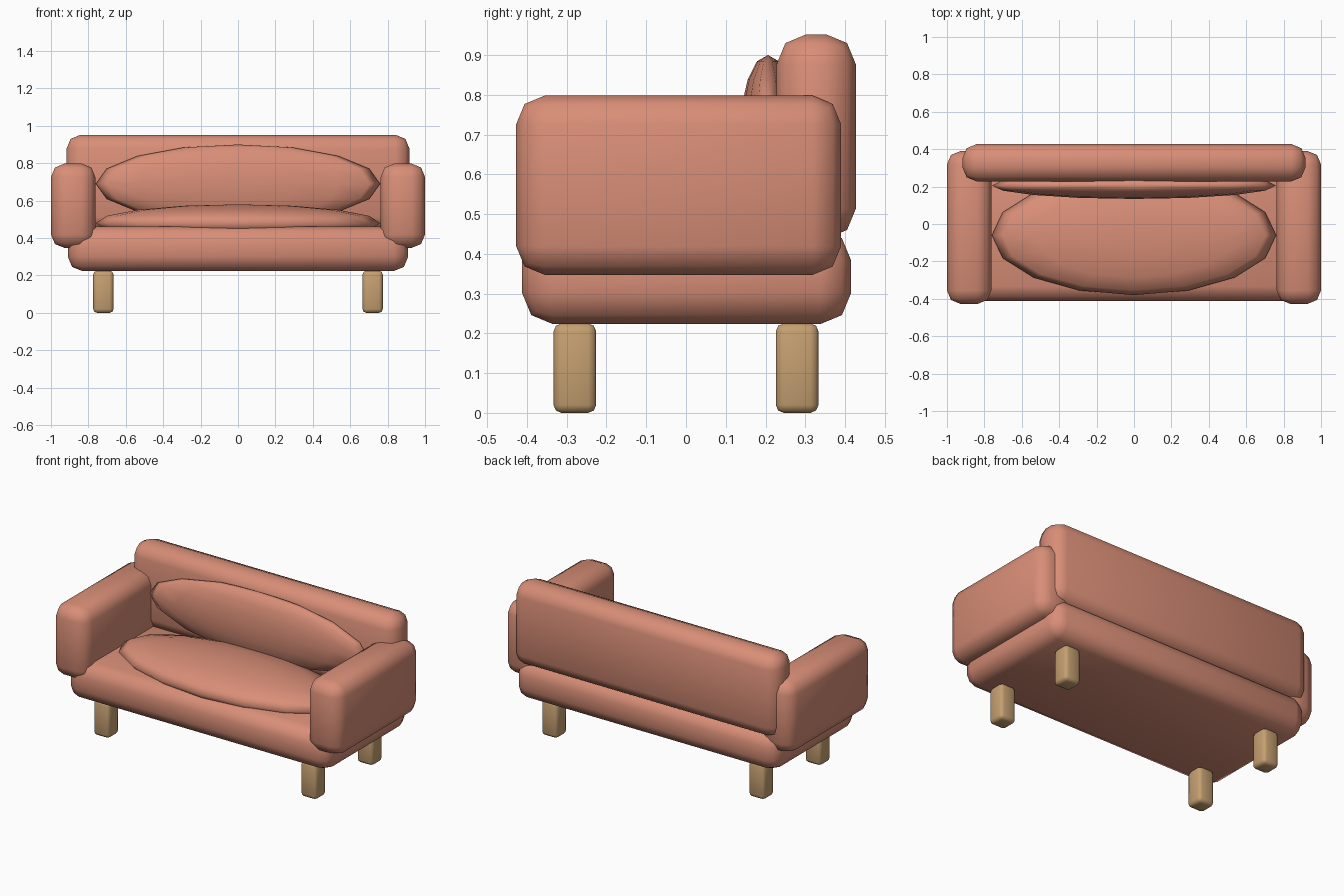
import bpy
import bmesh
from mathutils import Matrix

if "Cube" in bpy.data.objects:
    bpy.data.objects.remove(bpy.data.objects["Cube"])


def material(name, rgb):
    m = bpy.data.materials.new(name)
    m.diffuse_color = (*rgb, 1)
    m.use_nodes = True
    m.node_tree.nodes["Principled BSDF"].inputs["Base Color"].default_value = m.diffuse_color
    return m


FABRIC = material("terracotta_fabric", (0.69, 0.27, 0.185))
WOOD = material("light_wood", (0.56, 0.35, 0.165))


def finish(name, bm, mat):
    mesh = bpy.data.meshes.new(name)
    bm.to_mesh(mesh)
    bm.free()
    mesh.materials.append(mat)
    for p in mesh.polygons:
        p.use_smooth = True
    ob = bpy.data.objects.new(name, mesh)
    bpy.context.collection.objects.link(ob)
    return ob


def soft_box(name, x, y, z, bevel, mat):
    """Rounded block spanning the given (min, max) ranges."""
    spans = (x, y, z)
    centre = [(a + b) / 2 for a, b in spans]
    size = [b - a for a, b in spans]
    bm = bmesh.new()
    bmesh.ops.create_cube(bm, size=1, matrix=Matrix.Translation(centre) @ Matrix.Diagonal((*size, 1)))
    ob = finish(name, bm, mat)
    mod = ob.modifiers.new("soft_edges", 'BEVEL')
    mod.width = bevel
    mod.segments = 2
    mod.limit_method = 'NONE'


def cushion(name, centre, radii):
    bm = bmesh.new()
    bmesh.ops.create_uvsphere(bm, u_segments=16, v_segments=8, radius=1,
                              matrix=Matrix.Translation(centre) @ Matrix.Diagonal((*radii, 1)))
    finish(name, bm, FABRIC)


# Upholstered body
soft_box("seat_base", (-0.91, 0.91), (-0.412, 0.415), (0.223, 0.462), 0.078, FABRIC)
soft_box("backrest", (-0.917, 0.917), (0.228, 0.427), (0.438, 0.952), 0.075, FABRIC)

# Cushions
cushion("seat_cushion", (0, -0.06, 0.48), (0.76, 0.32, 0.1))
cushion("back_cushion", (0, 0.206, 0.69), (0.76, 0.072, 0.21))

# Arms and legs on both sides
for side, s in (("left", -1), ("right", 1)):
    soft_box(f"{side}_arm", sorted((s * 0.763, s * 1.0)), (-0.427, 0.39), (0.347, 0.798), 0.072, FABRIC)
    for end, e in (("front", -1), ("back", 1)):
        soft_box(f"{end}_{side}_leg", sorted((s * 0.666, s * 0.774)),
                 sorted((e * 0.226, e * 0.333)), (0, 0.225), 0.02, WOOD)
